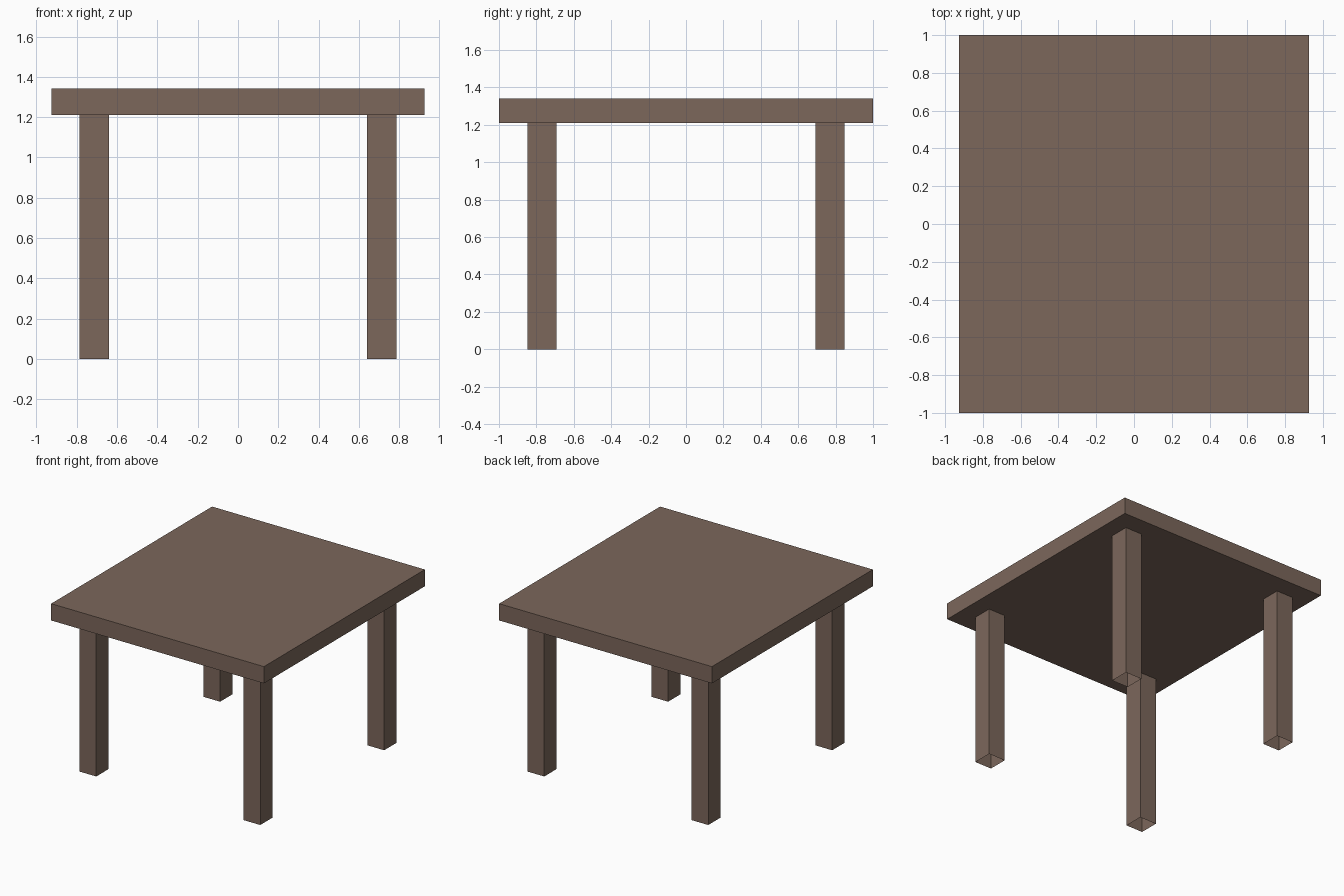
import bpy, bmesh

if "Cube" in bpy.data.objects:
    bpy.data.objects.remove(bpy.data.objects["Cube"])

wood = bpy.data.materials.new("brown_wood")
wood.diffuse_color = (0.2, 0.135, 0.105, 1)
wood.use_nodes = True
wood.node_tree.nodes["Principled BSDF"].inputs["Base Color"].default_value = wood.diffuse_color


def box(name, lo, hi, open_ends=False):
    bm = bmesh.new()
    bmesh.ops.create_cube(bm, size=1)
    for v in bm.verts:
        v.co = [(a + b) / 2 + c * (b - a) for a, b, c in zip(lo, hi, v.co)]
    if open_ends:
        ends = [f for f in bm.faces if abs(f.normal.z) > 0.9]
        bmesh.ops.delete(bm, geom=ends, context='FACES_ONLY')
    mesh = bpy.data.meshes.new(name)
    bm.to_mesh(mesh)
    bm.free()
    mesh.materials.append(wood)
    obj = bpy.data.objects.new(name, mesh)
    bpy.context.collection.objects.link(obj)
    return obj


UNDERSIDE, TOP = 1.21, 1.342

# Table top slab
box("table_top", (-0.926, -1, UNDERSIDE), (0.926, 1, TOP))

# Four square legs, hollow with open ends
for sx, side in ((-1, "left"), (1, "right")):
    for sy, end in ((-1, "front"), (1, "back")):
        x, y = sx * 0.714, sy * 0.77
        box(f"{end}_{side}_leg", (x - 0.073, y - 0.077, 0),
            (x + 0.073, y + 0.077, UNDERSIDE), open_ends=True)
